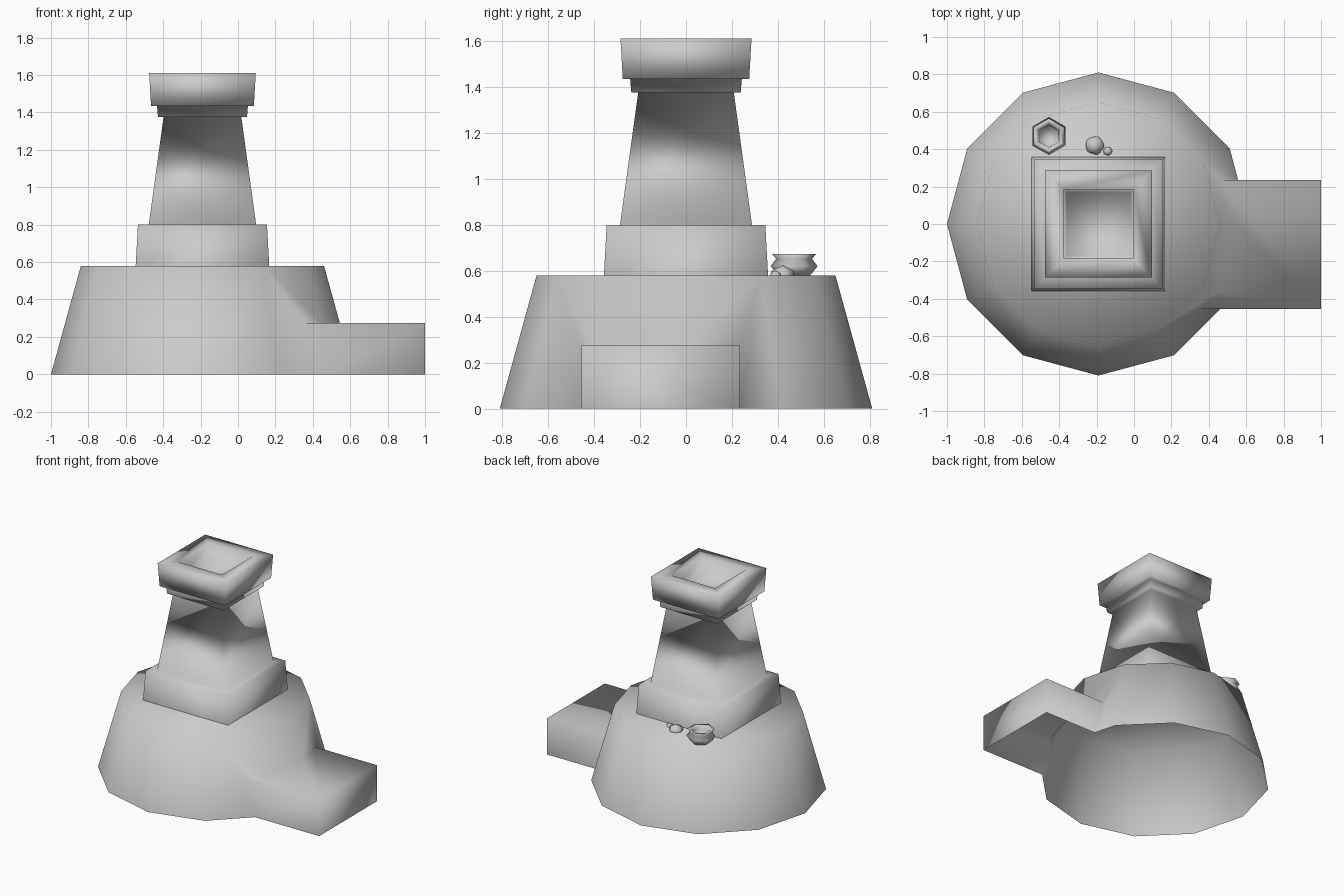
import bpy, bmesh, math
from mathutils import Matrix, Vector

cube = bpy.data.objects.get("Cube")
if cube:
    bpy.data.objects.remove(cube, do_unlink=True)

# One plain stone colour
stone = bpy.data.materials.new("stone_grey")
stone.use_nodes = True
GREY = (0.6, 0.6, 0.6, 1)
stone.diffuse_color = GREY
stone.node_tree.nodes["Principled BSDF"].inputs["Base Color"].default_value = GREY

CX = -0.19      # tower axis
GROUND = 0.58   # top of the mound


def finish(name, bm):
    mesh = bpy.data.meshes.new(name)
    bm.to_mesh(mesh)
    bm.free()
    mesh.materials.append(stone)
    mesh.shade_smooth()
    obj = bpy.data.objects.new(name, mesh)
    bpy.context.scene.collection.objects.link(obj)
    return obj


def loft(name, profile, sides, centre, turn=0.0, caps=(True, True)):
    """Stack regular rings given as (radius, height) and skin them."""
    bm = bmesh.new()
    rings = []
    for r, z in profile:
        angles = [turn + math.tau * i / sides for i in range(sides)]
        rings.append([bm.verts.new((centre[0] + r * math.cos(a),
                                    centre[1] + r * math.sin(a), z)) for a in angles])
    for low, high in zip(rings, rings[1:]):
        for i in range(sides):
            j = (i + 1) % sides
            bm.faces.new((low[i], low[j], high[j], high[i]))
    if caps[0]:
        bm.faces.new(rings[0][::-1])
    if caps[1]:
        bm.faces.new(rings[-1])
    return finish(name, bm)


# Twelve-sided mound with the entrance block fused into it
mound = loft("mound", [(0.81, 0), (0.65, GROUND)], 12, (CX, 0))
bm = bmesh.new()
bmesh.ops.create_cube(bm, size=1, matrix=Matrix.Translation((0.55, -0.11, 0.1375))
                      @ Matrix.Diagonal((0.9, 0.69, 0.275, 1)))
block = finish("entrance_block", bm)
union = mound.modifiers.new("join_block", 'BOOLEAN')
union.operation = 'UNION'
union.solver = 'EXACT'
union.object = block
bpy.context.view_layer.objects.active = mound
bpy.ops.object.modifier_apply(modifier=union.name)
bpy.data.objects.remove(block, do_unlink=True)

# Hollow underside
bm = bmesh.new()
bm.from_mesh(mound.data)
under = [f for f in bm.faces if all(v.co.z < 0.001 for v in f.verts)]
bmesh.ops.delete(bm, geom=under, context='FACES')
bm.to_mesh(mound.data)
bm.free()
mound.data.shade_smooth()

# Square tower: plinth, tapered shaft, neck, cap and sunken bowl (half widths)
tower = [(0.357, GROUND), (0.345, 0.80), (0.287, 0.80), (0.208, 1.375),
         (0.238, 1.375), (0.243, 1.435), (0.275, 1.435), (0.285, 1.61),
         (0.185, 1.61), (0.17, 1.49)]
loft("tower", [(h * math.sqrt(2), z) for h, z in tower], 4, (CX, 0),
     math.pi / 4, (False, True))

# Six-sided pot with a flared rim
pot = [(0.07, 0), (0.102, 0.04), (0.078, 0.072), (0.095, 0.092),
       (0.075, 0.092), (0.06, 0.07), (0.055, 0.02)]
loft("pot", [(r, GROUND + z) for r, z in pot], 6, (-0.455, 0.47), math.pi / 6)

# Loose rocks beside the tower
for name, x, y, size in (("large_rock", -0.21, 0.42, 0.056),
                         ("small_rock", -0.14, 0.39, 0.027)):
    bm = bmesh.new()
    bmesh.ops.create_icosphere(bm, subdivisions=1, radius=size)
    bmesh.ops.scale(bm, vec=Vector((1, 1, 0.8)), verts=bm.verts)
    bmesh.ops.translate(bm, vec=Vector((x, y, GROUND)), verts=bm.verts)
    finish(name, bm)
